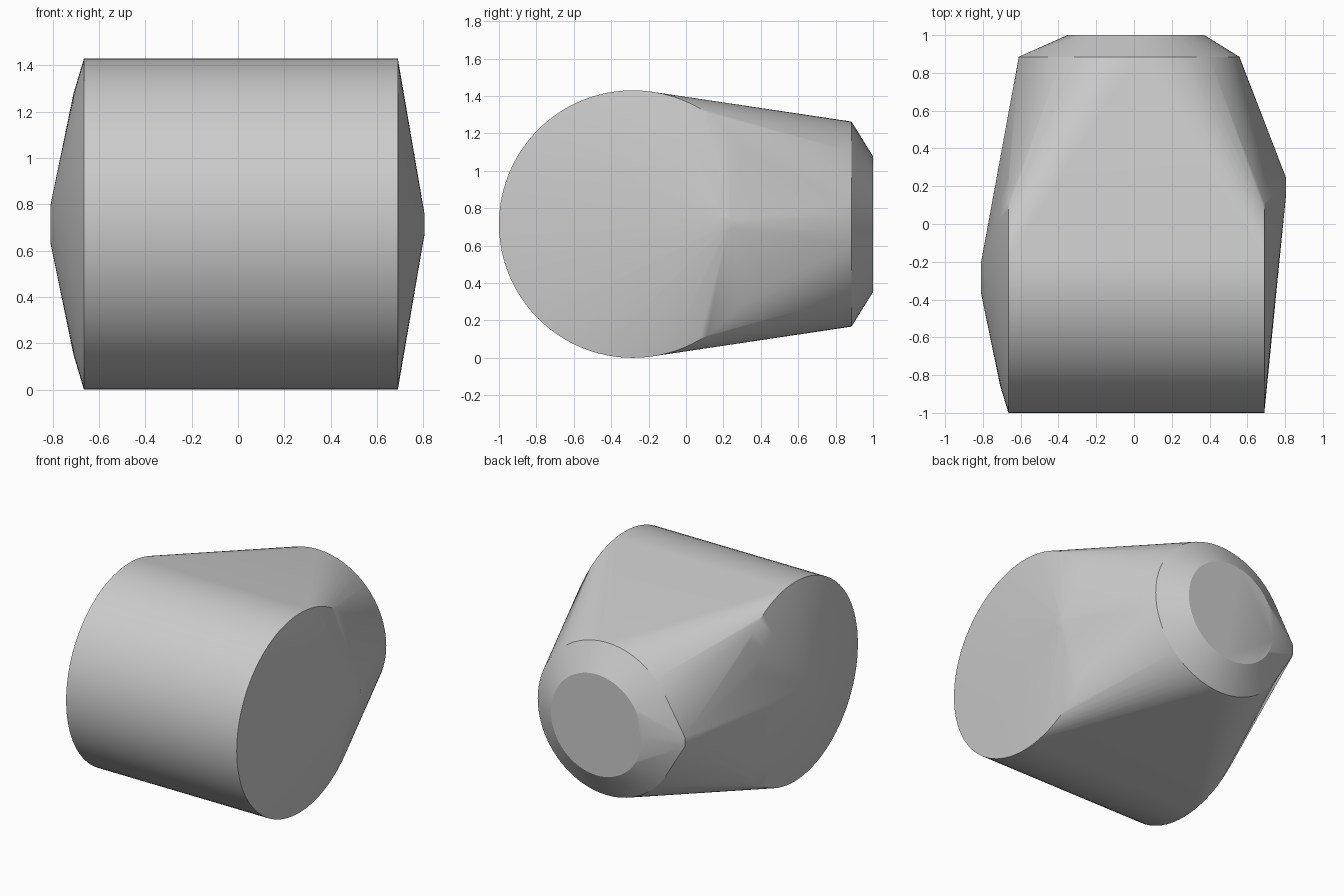
import bpy, bmesh, math
from mathutils import Vector

cube = bpy.data.objects.get("Cube")
if cube:
    bpy.data.objects.remove(cube, do_unlink=True)

MID = 0.715   # height of the drum axis
AXIS = -0.285  # depth of the drum axis


def disc(axis, centre, radius, sides=64):
    """Points of a circle facing along x or y."""
    pts = []
    for i in range(sides):
        a = 2 * math.pi * i / sides
        u, v = radius * math.cos(a), radius * math.sin(a)
        offset = Vector((0, u, v)) if axis == "x" else Vector((u, 0, v))
        pts.append(Vector(centre) + offset)
    return pts


points = []
# Main drum lying across, between its two rims
points += disc("x", (0.69, AXIS, MID), 0.715, 96)
points += disc("x", (-0.665, AXIS, MID), 0.715, 96)
# Shallow domed cap on the -x end
points += disc("x", (-0.71, AXIS, MID), 0.565)
points += disc("x", (-0.81, AXIS, MID), 0.08, 24)
# Small off-centre peak on the +x end
points += disc("x", (0.805, 0.2, MID), 0.045, 12)
# Tapered back with a bevelled round face
points += disc("y", (0.01, 0.885, MID), 0.548)
points += disc("y", (0.01, 1.0, MID), 0.3625)
# Short upright edge beside the back ring
points += [Vector((-0.61, 0.885, MID + s * 0.035)) for s in (-1, 1)]

# Wrap all the sections in one taut skin
bm = bmesh.new()
for p in points:
    bm.verts.new(p)
hull = bmesh.ops.convex_hull(bm, input=bm.verts[:])
spare = {g for g in hull["geom_interior"] + hull["geom_unused"]
         if isinstance(g, bmesh.types.BMVert)}
bmesh.ops.delete(bm, geom=list(spare), context="VERTS")
bmesh.ops.dissolve_limit(bm, angle_limit=math.radians(0.1),
                         verts=bm.verts[:], edges=bm.edges[:])
bmesh.ops.recalc_face_normals(bm, faces=bm.faces[:])

mesh = bpy.data.meshes.new("drum_body")
bm.to_mesh(mesh)
bm.free()
body = bpy.data.objects.new("drum_body", mesh)
bpy.context.collection.objects.link(body)

# Plain grey finish
grey = bpy.data.materials.new("plain_grey")
grey.use_nodes = True
colour = (0.6, 0.6, 0.6, 1)
grey.diffuse_color = colour
grey.node_tree.nodes["Principled BSDF"].inputs["Base Color"].default_value = colour
mesh.materials.append(grey)

# Smooth curved sides, crisp rims
bpy.ops.object.select_all(action="DESELECT")
body.select_set(True)
bpy.context.view_layer.objects.active = body
bpy.ops.object.shade_smooth_by_angle(angle=math.radians(30))
